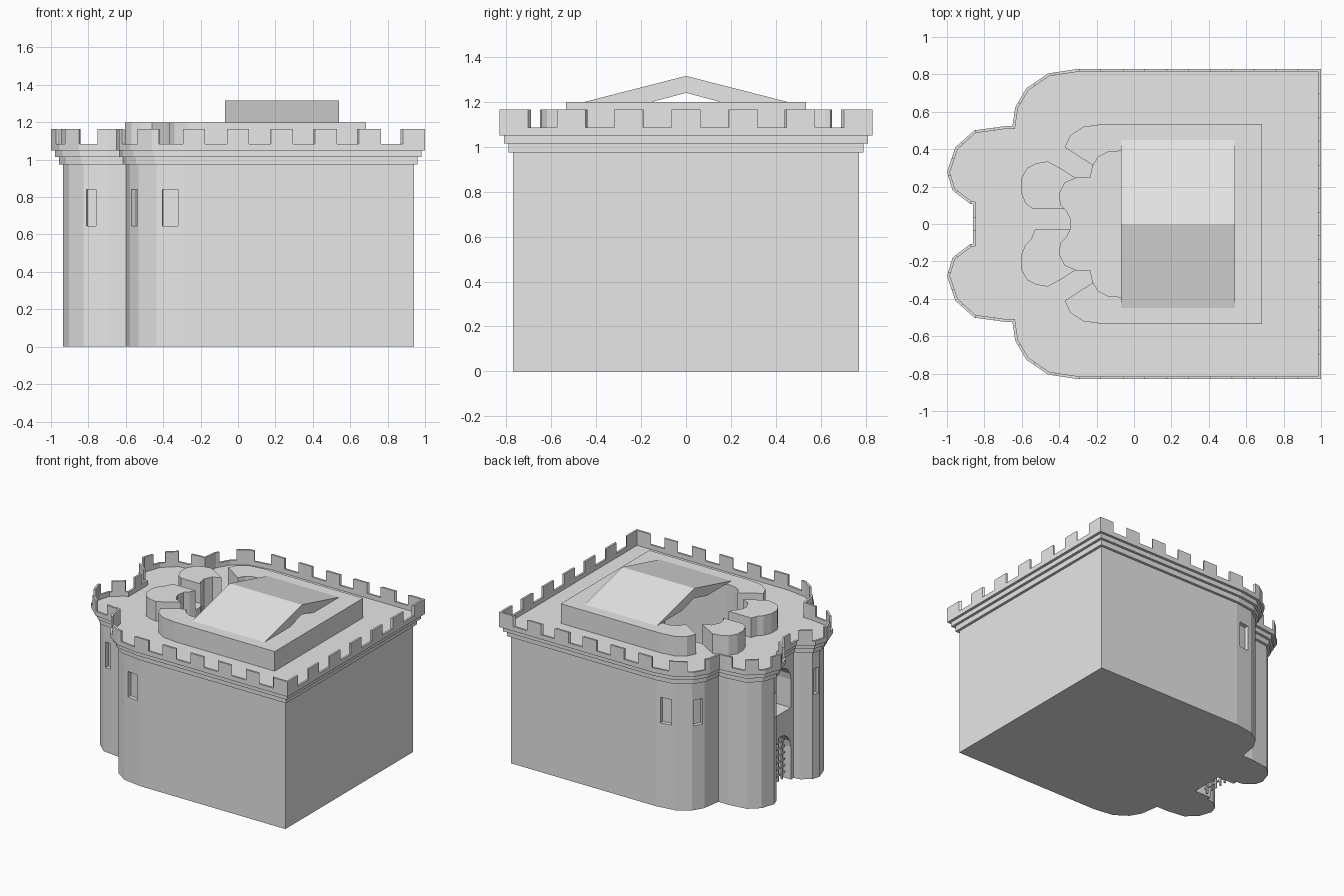
import bpy, bmesh, math
from mathutils import Vector

cube = bpy.data.objects.get("Cube")
if cube:
    bpy.data.objects.remove(cube)

stone = bpy.data.materials.new("grey_stone")
stone.use_nodes = True
GREY = (0.8, 0.8, 0.8, 1)
stone.diffuse_color = GREY
stone.node_tree.nodes["Principled BSDF"].inputs["Base Color"].default_value = GREY


def finish(name, bm):
    bmesh.ops.recalc_face_normals(bm, faces=bm.faces)
    mesh = bpy.data.meshes.new(name)
    bm.to_mesh(mesh)
    bm.free()
    mesh.materials.append(stone)
    obj = bpy.data.objects.new(name, mesh)
    bpy.context.collection.objects.link(obj)
    return obj


def loft(bm, rings):
    """Join equal-length rings of points and cap both ends."""
    rows = [[bm.verts.new(p) for p in ring] for ring in rings]
    n = len(rows[0])
    for a, b in zip(rows, rows[1:]):
        for i in range(n):
            j = (i + 1) % n
            bm.faces.new((a[i], a[j], b[j], b[i]))
    bm.faces.new(rows[0][::-1])
    bm.faces.new(rows[-1])


def prism_z(bm, pts, z0, z1):
    loft(bm, [[(x, y, z) for x, y in pts] for z in (z0, z1)])


def prism_x(bm, pts, x0, x1):
    loft(bm, [[(x, y, z) for y, z in pts] for x in (x0, x1)])


def box(bm, lo, hi):
    prism_z(bm, [(lo[0], lo[1]), (hi[0], lo[1]), (hi[0], hi[1]), (lo[0], hi[1])], lo[2], hi[2])


def mirrored(half):
    return half + [(x, -y) for x, y in reversed(half)]


def inset(pts, d):
    """Move a counterclockwise outline inward with mitred corners."""
    out = []
    for i, p in enumerate(pts):
        p = Vector(p)
        a = (p - Vector(pts[i - 1])).normalized()
        b = (Vector(pts[(i + 1) % len(pts)]) - p).normalized()
        n, m = Vector((-a.y, a.x)), Vector((-b.y, b.x))
        out.append(p + (n + m) * d / (1 + n.dot(m)))
    return out


def carve(obj, cutter):
    """Subtract the cutter and discard it."""
    mod = obj.modifiers.new("carve", 'BOOLEAN')
    mod.operation, mod.solver, mod.object = 'DIFFERENCE', 'EXACT', cutter
    deps = bpy.context.evaluated_depsgraph_get()
    deps.update()
    mesh = bpy.data.meshes.new_from_object(obj.evaluated_get(deps))
    obj.modifiers.clear()
    obj.data = mesh
    bpy.data.objects.remove(cutter)


# Plan outline: square back, rounded shoulders and two gate turrets
OUTLINE = mirrored([
    (1, .83), (-.293, .83), (-.459, .805), (-.576, .725), (-.635, .624),
    (-.65, .523), (-.69, .523), (-.853, .501), (-.955, .41), (-1, .277),
    (-.97, .18), (-.875, .107), (-.86, .105)])
N = len(OUTLINE)
WALL, RIM = inset(OUTLINE, .06), inset(OUTLINE, .015)
DECK, SILL, MERLON, KEEP = 1.05, 1.085, 1.165, 1.2

# Castle walls with stepped cornice, low parapet and deck
steps = [(.06, 0), (.06, .975), (.04, .975), (.04, 1.015), (.02, 1.015), (.02, DECK),
         (0, DECK), (0, SILL), (.015, SILL), (.015, DECK)]
bm = bmesh.new()
loft(bm, [[(p[0], p[1], z) for p in inset(OUTLINE, d)] for d, z in steps])
walls = finish("castle_walls", bm)

# Courtyard shaft outline
PIT = mirrored([
    (.45, .39), (-.07, .39), (-.14, .385), (-.19, .36), (-.22, .31), (-.235, .245),
    (-.31, .245), (-.37, .22), (-.4, .16), (-.39, .1), (-.36, .07), (-.34, .03)])


def pit_cutter():
    b = bmesh.new()
    prism_z(b, PIT, .1, 1.4)
    return b


def arch(half, z0, z1, k=8):
    """Round-headed opening in the y-z plane."""
    arc = [(half * math.cos(math.pi * i / k), z1 - half + half * math.sin(math.pi * i / k))
           for i in range(k + 1)]
    return [(half, z0)] + arc + [(-half, z0)]


def window(bm, edge, t, width):
    """Shallow slot in one wall facet."""
    a, b = WALL[edge], WALL[(edge + 1) % N]
    d = (b - a).normalized()
    n = Vector((-d.y, d.x)) * .03
    c, h = a.lerp(b, t), d * width / 2
    prism_z(bm, [c - h - n, c + h - n, c + h + n, c - h + n], .645, .84)


# Shaft, gate openings and windows cut from the walls
bm = pit_cutter()
prism_x(bm, arch(.125, -.05, .375), -.9, -.66)
prism_x(bm, arch(.125, .55, .89), -.9, -.56)
for edge, width in ((1, .085), (3, .065), (9, .045)):
    window(bm, edge, .5, width)
    window(bm, N - 2 - edge, .5, width)
window(bm, N - 2 - 6, .3, .05)
carve(walls, finish("cutter", bm))

# Portcullis
bm = bmesh.new()
for i in range(-2, 3):
    y = i * .048
    box(bm, (-.75, y - .006, 0), (-.738, y + .006, .372 - abs(y) * .6))
for i in range(1, 7):
    z = i * .05
    box(bm, (-.754, -.12, z - .006), (-.742, .12, z + .006))
finish("portcullis", bm)


# Battlements following the parapet
def along(ring, s):
    i = min(int(s), N - 1)
    return Vector(ring[i]).lerp(Vector(ring[(i + 1) % N]), s - i)


def crenellate(bm, first, last, count, solid):
    """Split edges first..last into equal pieces and raise every second one."""
    lens = [(Vector(OUTLINE[(i + 1) % N]) - Vector(OUTLINE[i])).length
            for i in range(first, last)]
    total = sum(lens)

    def param(dist):
        for i, l in enumerate(lens):
            if dist <= l + 1e-6:
                return first + i + min(dist / l, 1)
            dist -= l
        return last

    for k in range(solid, count, 2):
        s0, s1 = param(total * k / count), param(total * (k + 1) / count)
        mids = [i for i in range(first, last) if s0 + .01 < i < s1 - .01]
        stops = [s0] + mids + [s1]
        pts = [along(OUTLINE, s) for s in stops] + [along(RIM, s) for s in reversed(stops)]
        prism_z(bm, pts, SILL, MERLON)


bm = bmesh.new()
for first, last, count, solid in (
        (0, 1, 11, 0), (1, 5, 4, 1), (5, 11, 7, 0), (12, 13, 3, 1), (14, 20, 7, 0),
        (20, 24, 4, 0), (24, 25, 11, 0), (25, 26, 13, 0)):
    crenellate(bm, first, last, count, solid)
finish("battlements", bm)

# Raised keep around the courtyard
bm = bmesh.new()
prism_z(bm, mirrored([(.685, .535), (-.16, .535), (-.27, .52), (-.34, .475), (-.37, .41),
                      (-.2, .3)]), DECK, KEEP)
keep = finish("keep_block", bm)
carve(keep, finish("cutter", pit_cutter()))

# Small inner turrets flanking the passage
lobe = [(-.28, .245), (-.31, .245), (-.38, .29), (-.46, .335), (-.52, .325), (-.57, .3),
        (-.605, .24), (-.605, .17), (-.58, .11)]
left = lobe + [(-.54, .08), (-.3, .08)]
right = [(x, -y) for x, y in lobe] + [(-.55, -.08), (-.53, -.03), (-.3, -.03)]
for name, pts in (("inner_turret_left", left), ("inner_turret_right", right)):
    bm = bmesh.new()
    prism_z(bm, pts, DECK, KEEP)
    turret = finish(name, bm)
    carve(turret, finish("cutter", pit_cutter()))

# Gable roof slab, open at both ends
bm = bmesh.new()
prism_x(bm, [(-.45, KEEP), (0, 1.315), (.45, KEEP), (.15, KEEP), (0, 1.24), (-.15, KEEP)],
        -.07, .54)
finish("gable_roof", bm)
